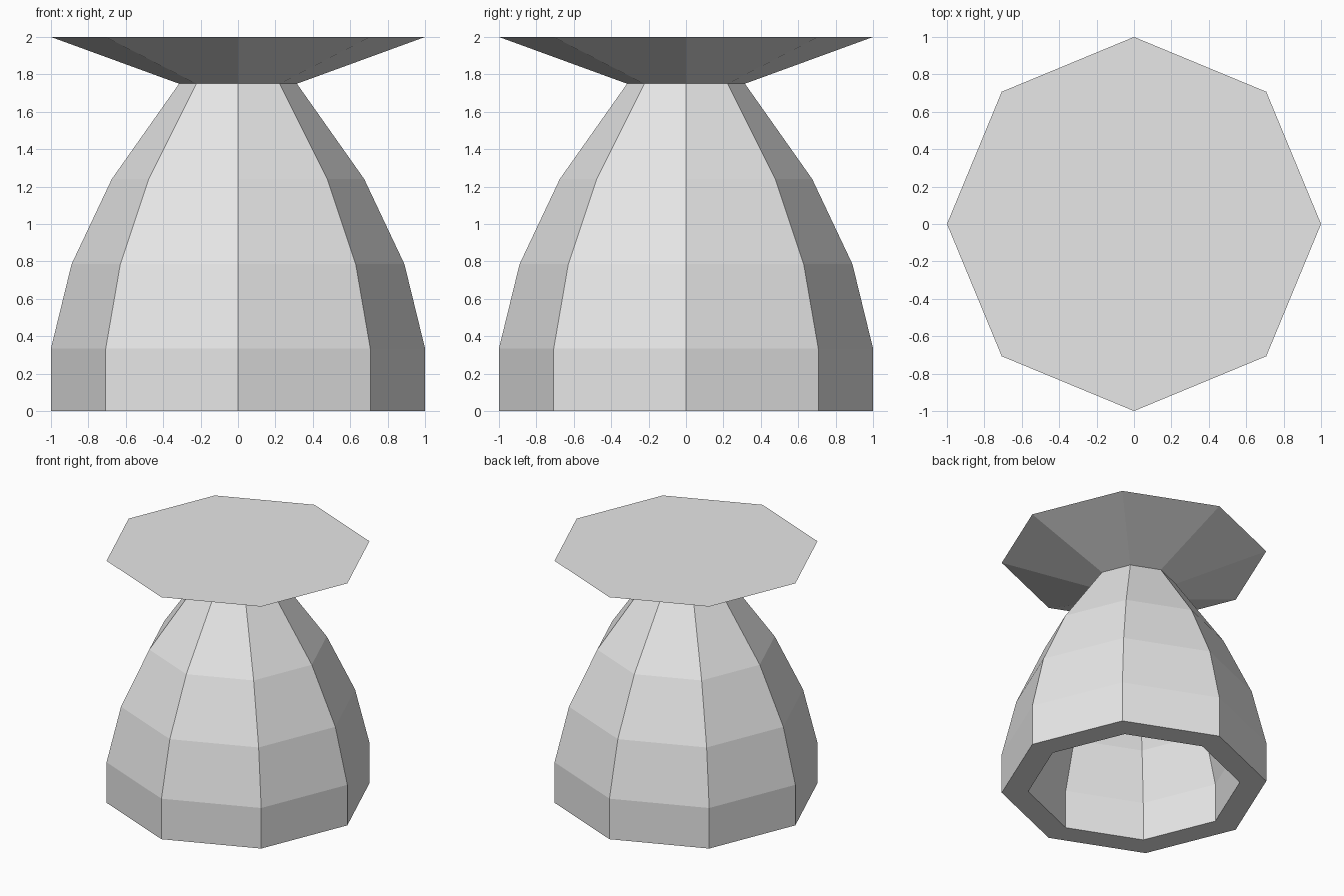
import bpy
import bmesh
from math import cos, sin, tau

SIDES = 8

cube = bpy.data.objects.get("Cube")
if cube:
    bpy.data.objects.remove(cube, do_unlink=True)

# Single plain grey material
grey = bpy.data.materials.new("plain_grey")
grey.use_nodes = True
colour = (0.8, 0.8, 0.8, 1.0)
grey.diffuse_color = colour
grey.node_tree.nodes["Principled BSDF"].inputs["Base Color"].default_value = colour


def lathe(name, profile):
    """Sweep a (radius, height) profile into flat facets, closing both ends of the path."""
    bm = bmesh.new()
    rings = [[bm.verts.new((r * cos(tau * i / SIDES), r * sin(tau * i / SIDES), z))
              for i in range(SIDES)] for r, z in profile]
    for low, high in zip(rings, rings[1:]):
        for i in range(SIDES):
            j = (i + 1) % SIDES
            bm.faces.new((low[i], low[j], high[j], high[i]))
    bm.faces.new(rings[0])
    bm.faces.new(rings[-1])
    bmesh.ops.recalc_face_normals(bm, faces=bm.faces)
    mesh = bpy.data.meshes.new(name)
    bm.to_mesh(mesh)
    bm.free()
    mesh.materials.append(grey)
    obj = bpy.data.objects.new(name, mesh)
    bpy.context.collection.objects.link(obj)
    return obj


# Hollow bell base and flared top in one shell: from the inner ceiling,
# down the inside wall, around the rim, up the outside to the top plate
inside = [(0.12, 1.66), (0.5, 1.14), (0.7, 0.72), (0.8, 0.32), (0.8, 0)]
outside = [(1, 0), (1, 0.335), (0.89, 0.785), (0.675, 1.24), (0.315, 1.75)]
flare = [(1, 2)]
lathe("bell_pedestal", inside + outside + flare)
